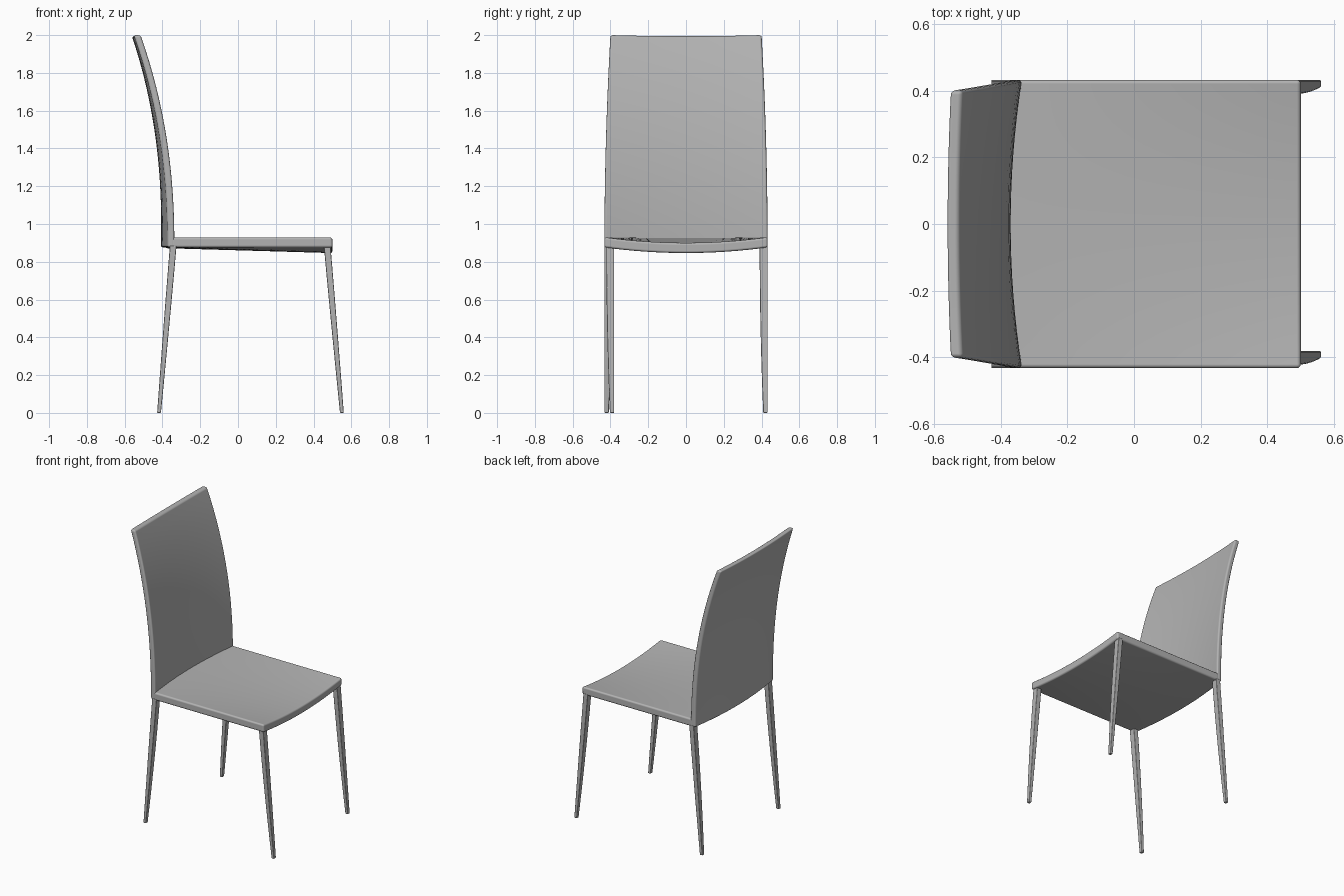
import bpy
import bmesh

cube = bpy.data.objects.get("Cube")
if cube:
    bpy.data.objects.remove(cube)

grey = bpy.data.materials.new("plain grey")
grey.use_nodes = True
COLOUR = (0.45, 0.45, 0.45, 1)
grey.diffuse_color = COLOUR
grey.node_tree.nodes["Principled BSDF"].inputs["Base Color"].default_value = COLOUR

HALF = 0.432      # half width of seat and backrest
BASE = 0.876      # underside of the seat at its sides


def finish(bm, name, bevel, segments):
    bmesh.ops.recalc_face_normals(bm, faces=bm.faces)
    mesh = bpy.data.meshes.new(name)
    bm.to_mesh(mesh)
    bm.free()
    mesh.materials.append(grey)
    obj = bpy.data.objects.new(name, mesh)
    bpy.context.collection.objects.link(obj)
    bpy.ops.object.select_all(action="DESELECT")
    obj.select_set(True)
    bpy.context.view_layer.objects.active = obj
    bpy.ops.object.shade_smooth_by_angle(angle=0.7)
    mod = obj.modifiers.new("soft edges", "BEVEL")
    mod.width, mod.segments = bevel, segments
    mod.limit_method, mod.angle_limit = "ANGLE", 0.9
    mod.harden_normals = True
    return obj


def slab(name, surface, offset, nu=16, nv=16):
    """Curved panel: surface(u, v) with u in -1..1, v in 0..1, thickened by offset."""
    bm = bmesh.new()
    layers = []
    for dx, dz in ((0, 0), offset):
        layer = []
        for j in range(nv + 1):
            row = []
            for i in range(nu + 1):
                x, y, z = surface(2 * i / nu - 1, j / nv)
                row.append(bm.verts.new((x + dx, y, z + dz)))
            layer.append(row)
        layers.append(layer)
        for j in range(nv):
            for i in range(nu):
                bm.faces.new((layer[j][i], layer[j][i + 1],
                              layer[j + 1][i + 1], layer[j + 1][i]))
    # Close the rim between the two layers
    rims = [a[0] + [r[-1] for r in a[1:]] + a[-1][-2::-1]
            + [r[0] for r in a[-2:0:-1]] for a in layers]
    a, b = rims
    for k in range(len(a)):
        n = (k + 1) % len(a)
        bm.faces.new((a[k], a[n], b[n], b[k]))
    return finish(bm, name, 0.012, 3)


def back_surface(u, v):
    # Leans backwards with height, bowed more strongly near the seat
    bow = 0.036 * (1 - v) + 0.01 * v
    x = -0.335 - 0.18 * v ** 2.2 - bow * (1 - u * u)
    top_dip = 0.006 * v ** 8 * (1 - u * u)
    return x, (HALF - 0.032 * v * v) * u, BASE + (2 - BASE) * v - top_dip


def seat_surface(u, v):
    # Hollow across its width, deepest at the front edge
    rear = -0.35 - 0.036 * (1 - u * u)
    sag = (0.004 + 0.026 * v) * (1 - u * u)
    return rear + (0.5 - rear) * v, HALF * u, 0.93 - sag


slab("backrest", back_surface, (-0.037, 0))
slab("seat", seat_surface, (0, 0.93 * -1 + BASE))


def leg(name, top, foot, side, outer):
    """Tapered square leg; its outer face is upright and its inner face tapers."""
    bm = bmesh.new()
    rings = []
    steps = 8
    for k in range(steps + 1):
        t = k / steps
        x = top + (foot - top) * t
        hx = 0.0175 - 0.0075 * t ** 1.5
        wide = 0.042 - 0.019 * t ** 2
        y0, y1 = outer, outer - side * wide
        z = 0.885 * (1 - t)
        rings.append([bm.verts.new(p) for p in (
            (x - hx, y0, z), (x + hx, y0, z), (x + hx, y1, z), (x - hx, y1, z))])
    for a, b in zip(rings, rings[1:]):
        for i in range(4):
            n = (i + 1) % 4
            bm.faces.new((a[i], a[n], b[n], b[i]))
    bm.faces.new(rings[0])
    bm.faces.new(rings[-1])
    return finish(bm, name, 0.004, 2)


leg("front_leg_left", 0.472, 0.55, 1, 0.432)
# This leg is set inwards, with its upright face on the inside
leg("front_leg_right", 0.472, 0.55, 1, -0.38)
for side, label in ((1, "left"), (-1, "right")):
    leg("rear_leg_" + label, -0.343, -0.418, side, side * HALF)
